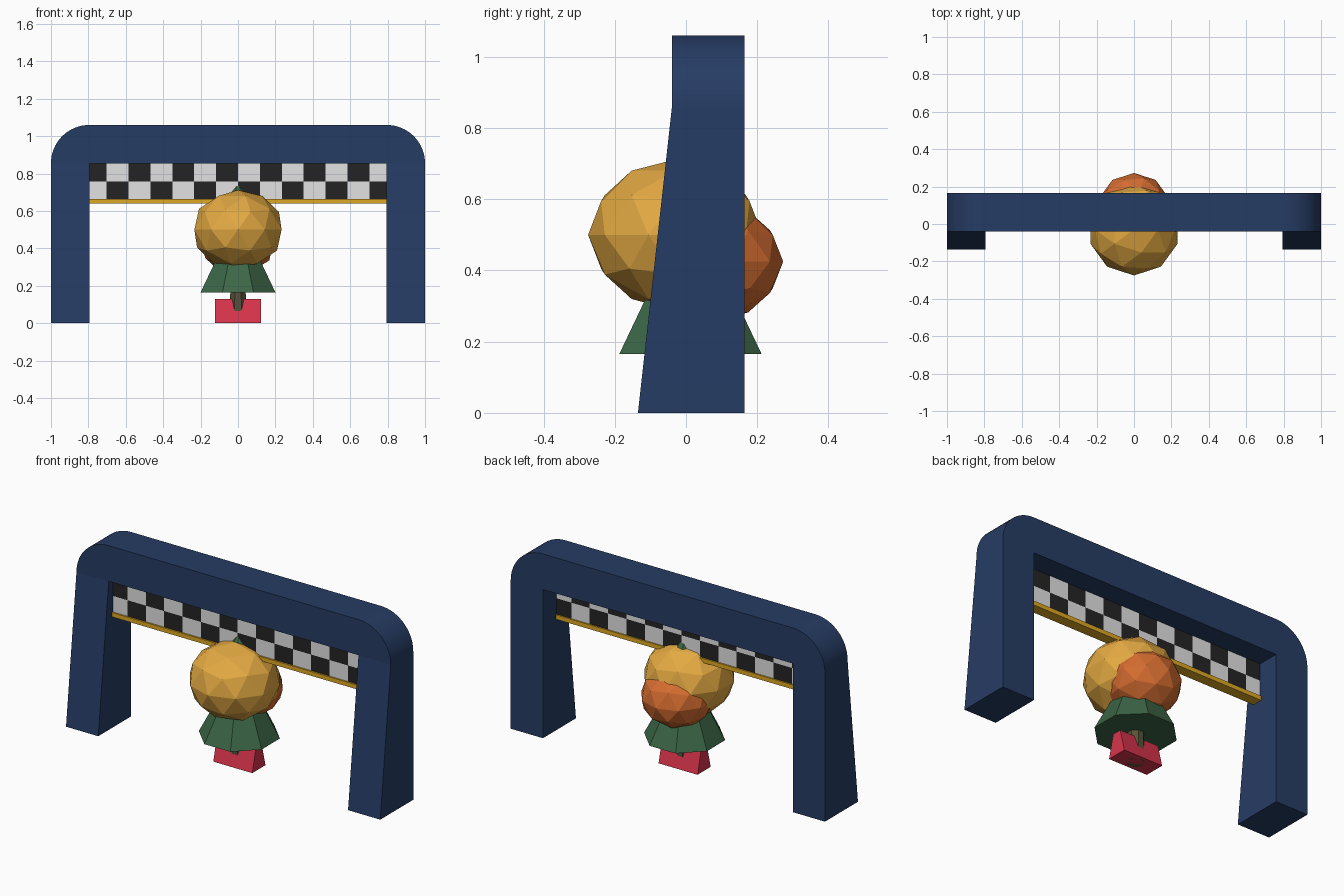
import bpy, bmesh, math
from mathutils import Matrix, Vector

if "Cube" in bpy.data.objects:
    bpy.data.objects.remove(bpy.data.objects["Cube"])


def material(name, rgb):
    lin = [((c / 255 + 0.055) / 1.055) ** 2.4 for c in rgb]
    m = bpy.data.materials.new(name)
    m.diffuse_color = (*lin, 1)
    m.use_nodes = True
    m.node_tree.nodes["Principled BSDF"].inputs["Base Color"].default_value = m.diffuse_color
    return m


BLUE = material("navy blue", (38, 60, 100))
WHITE = material("check white", (226, 226, 226))
BLACK = material("check black", (36, 36, 36))
TRIM = material("trim gold", (222, 168, 36))
AMBER = material("leaf amber", (227, 169, 66))
ORANGE = material("leaf orange", (212, 108, 48))
GREEN = material("pine green", (60, 102, 70))
BARK = material("bark brown", (86, 82, 58))
RED = material("kerb red", (216, 52, 76))


def finish(bm, name, *mats):
    bmesh.ops.recalc_face_normals(bm, faces=bm.faces)
    me = bpy.data.meshes.new(name)
    bm.to_mesh(me)
    bm.free()
    for m in mats:
        me.materials.append(m)
    ob = bpy.data.objects.new(name, me)
    bpy.context.collection.objects.link(ob)
    return ob


def box_mesh(x, y0, y1, z0, z1):
    bm = bmesh.new()
    bmesh.ops.create_cube(bm, size=1, matrix=Matrix.Translation((0, (y0 + y1) / 2, (z0 + z1) / 2))
                          @ Matrix.Diagonal((2 * x, y1 - y0, z1 - z0, 1)))
    return bm


def cone(name, mat, z0, z1, r0, r1, sides=8):
    # octagon turned so that its flats face the axes
    bm = bmesh.new()
    bmesh.ops.create_cone(bm, cap_ends=True, segments=sides, radius1=r0, radius2=r1, depth=z1 - z0,
                          matrix=Matrix.Translation((0, CY, (z0 + z1) / 2))
                          @ Matrix.Rotation(math.pi / sides, 4, 'Z'))
    return finish(bm, name, mat)


def foliage(name, mat, centre, r, rz):
    bm = bmesh.new()
    bmesh.ops.create_icosphere(bm, subdivisions=2, radius=1,
                               matrix=Matrix.Translation(centre) @ Matrix.Diagonal((r, r, rz, 1)))
    return finish(bm, name, mat)


CY = 0.0125          # y centre of the tree
IN, ZB, TOP = 0.795, 0.855, 1.06

# Gate: one outline with round shoulders, legs leaning out at the front
N, R = 16, TOP - ZB
right = [(1 - R + R * math.cos(a), ZB + R * math.sin(a))
         for a in [i * math.pi / 2 / N for i in range(N + 1)]]
left = [(-x, z) for x, z in reversed(right)]
outline = [(1, 0)] + right + left + [(-1, 0), (-IN, 0), (-IN, ZB), (IN, ZB), (IN, 0)]
bm = bmesh.new()
front = [bm.verts.new((x, -0.04 if z >= ZB else -0.135, z)) for x, z in outline]
back = [bm.verts.new((x, 0.165, z)) for x, z in outline]
n = len(outline)
for ring in (front, back):
    bm.faces.new([ring[0], ring[1], ring[n - 2], ring[n - 1]])          # right leg
    bm.faces.new(ring[1:n - 5 + 1 - 0][:2 * N + 2] + [ring[n - 3], ring[n - 2]])  # beam
    bm.faces.new([ring[2 * N + 2], ring[n - 5], ring[n - 4], ring[n - 3]])  # left leg
for i in range(n):
    j = (i + 1) % n
    bm.faces.new([front[i], front[j], back[j], back[i]])
gate = finish(bm, "gate_arch", BLUE)
bpy.context.view_layer.objects.active = gate
gate.select_set(True)
bpy.ops.object.shade_smooth_by_angle(angle=math.radians(6))

# Chequered banner: a box cut into cells, coloured by cell parity
CELL, MID = 0.117, 0.757
bm = box_mesh(IN, -0.003, 0.04, 0.66, ZB)
cuts = [((k * CELL, 0, 0), (1, 0, 0)) for k in range(-6, 7)] + [((0, 0, MID), (0, 0, 1))]
for co, no in cuts:
    bmesh.ops.bisect_plane(bm, geom=bm.verts[:] + bm.edges[:] + bm.faces[:],
                           plane_co=Vector(co), plane_no=Vector(no))
for f in bm.faces:
    c = f.calc_center_median()
    f.material_index = (math.floor(c.x / CELL) + (c.z < MID)) % 2
finish(bm, "chequered_banner", WHITE, BLACK)

# Gold strip under the banner
finish(box_mesh(IN, -0.012, 0.048, 0.64, 0.665), "banner_trim", TRIM)

# Kerb block with sloped front and back
bm = box_mesh(0.124, CY - 0.06, CY + 0.06, 0, 0.13)
for v in bm.verts:
    if v.co.z > 0.1:
        v.co.y = CY + (v.co.y - CY) * 0.45
finish(bm, "kerb_block", RED)

# Tree: trunk, three pine tiers and two leafy crowns
cone("tree_trunk", BARK, 0, 0.2, 0.048, 0.044)
cone("pine_tier_lower", GREEN, 0.165, 0.45, 0.2165, 0.07)
cone("pine_tier_middle", GREEN, 0.36, 0.60, 0.175, 0.05)
cone("pine_tier_top", GREEN, 0.55, 0.76, 0.135, 0)
foliage("crown_amber", AMBER, (0, -0.03, 0.50), 0.245, 0.212)
foliage("crown_orange", ORANGE, (0, 0.076, 0.425), 0.197, 0.168)
